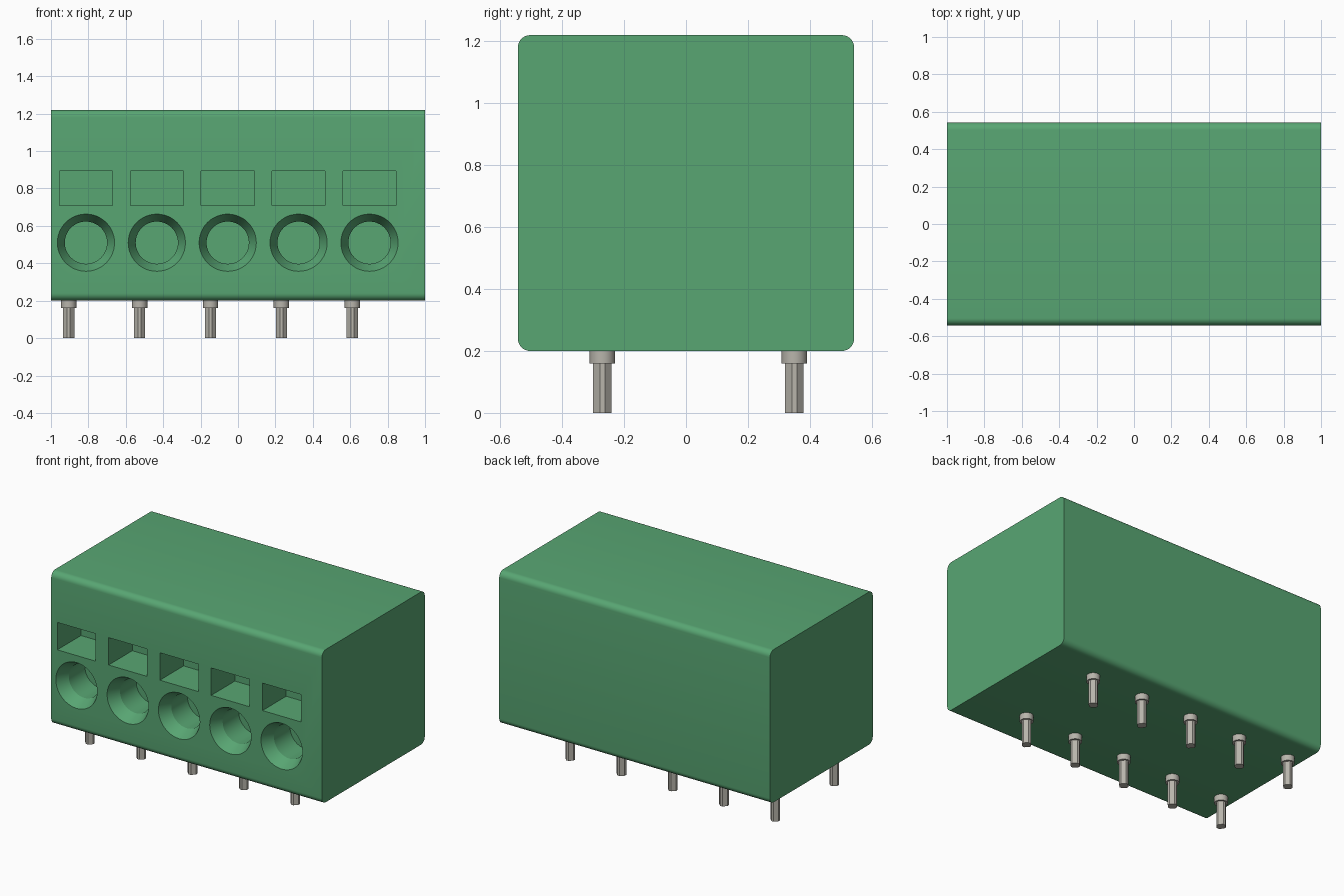
import bpy, bmesh, math
from mathutils import Matrix

if "Cube" in bpy.data.objects:
    bpy.data.objects.remove(bpy.data.objects["Cube"], do_unlink=True)

PITCH = 0.379
FRONT = -0.543


def material(name, rgb):
    m = bpy.data.materials.new(name)
    m.use_nodes = True
    m.diffuse_color = (*rgb, 1)
    m.node_tree.nodes["Principled BSDF"].inputs["Base Color"].default_value = (*rgb, 1)
    return m


green = material("terminal green", (0.098, 0.381, 0.171))
metal = material("tinned metal", (0.48, 0.46, 0.41))


def finish(name, bm, mat):
    bmesh.ops.recalc_face_normals(bm, faces=bm.faces)
    mesh = bpy.data.meshes.new(name)
    bm.to_mesh(mesh)
    bm.free()
    mesh.materials.append(mat)
    ob = bpy.data.objects.new(name, mesh)
    bpy.context.collection.objects.link(ob)
    return ob


def activate(ob):
    bpy.ops.object.select_all(action='DESELECT')
    ob.select_set(True)
    bpy.context.view_layer.objects.active = ob


def smooth(ob, angle=35):
    activate(ob)
    bpy.ops.object.shade_smooth_by_angle(angle=math.radians(angle))


def box(bm, lo, hi):
    size = [b - a for a, b in zip(lo, hi)]
    mid = [(a + b) / 2 for a, b in zip(lo, hi)]
    bmesh.ops.create_cube(bm, size=1, matrix=Matrix.Translation(mid) @ Matrix.Diagonal((*size, 1)))


def loft(bm, rings):
    """Closed solid through rings of points with equal counts."""
    loops = [[bm.verts.new(p) for p in ring] for ring in rings]
    n = len(loops[0])
    for a, b in zip(loops, loops[1:]):
        for i in range(n):
            bm.faces.new((a[i], a[(i + 1) % n], b[(i + 1) % n], b[i]))
    bm.faces.new(loops[0])
    bm.faces.new(loops[-1])


def circle(r, n):
    return [(r * math.cos(2 * math.pi * i / n), r * math.sin(2 * math.pi * i / n)) for i in range(n)]


# Housing: block with rounded lengthwise edges
bm = bmesh.new()
box(bm, (-1, FRONT, 0.2), (1, -FRONT, 1.22))
long_edges = [e for e in bm.edges if abs(e.verts[0].co.x - e.verts[1].co.x) > 1]
bmesh.ops.bevel(bm, geom=long_edges, offset=0.04, segments=8, profile=0.5, affect='EDGES')
housing = finish("housing", bm, green)

# Cutter: release slots and funnelled wire entries
bm = bmesh.new()
for i in range(5):
    x = -0.813 + i * PITCH
    box(bm, (x - 0.142, FRONT - 0.1, 0.71), (x + 0.142, FRONT + 0.25, 0.893))
    steps = [(0.153, -0.1), (0.153, 0), (0.113, 0.08), (0.113, 0.25)]
    loft(bm, [[(x + u, FRONT + d, 0.51 + v) for u, v in circle(r, 48)] for r, d in steps])
cutter = finish("opening_cutter", bm, green)
cutter.hide_render = True

cut = housing.modifiers.new("openings", 'BOOLEAN')
cut.operation = 'DIFFERENCE'
cut.solver = 'EXACT'
cut.object = cutter
activate(housing)
bpy.ops.object.modifier_apply(modifier=cut.name)
bpy.data.objects.remove(cutter, do_unlink=True)
smooth(housing, 20)

# Solder pins: round collar with a chamfered square shaft, in two rows
w, f = 0.03, 0.008
shaft = [(w, -f), (w, f), (f, w), (-f, w), (-w, f), (-w, -f), (-f, -w), (f, -w)]
for row, y in (("front", -0.27), ("back", 0.35)):
    for i in range(5):
        x = -0.905 + i * PITCH
        bm = bmesh.new()
        loft(bm, [[(x + u, y + v, z) for u, v in circle(0.041, 32)] for z in (0.16, 0.2)])
        smooth(finish(f"{row}_pin_collar_{i + 1}", bm, metal))
        bm = bmesh.new()
        loft(bm, [[(x + u, y + v, z) for u, v in shaft] for z in (0, 0.16)])
        finish(f"{row}_pin_shaft_{i + 1}", bm, metal)
